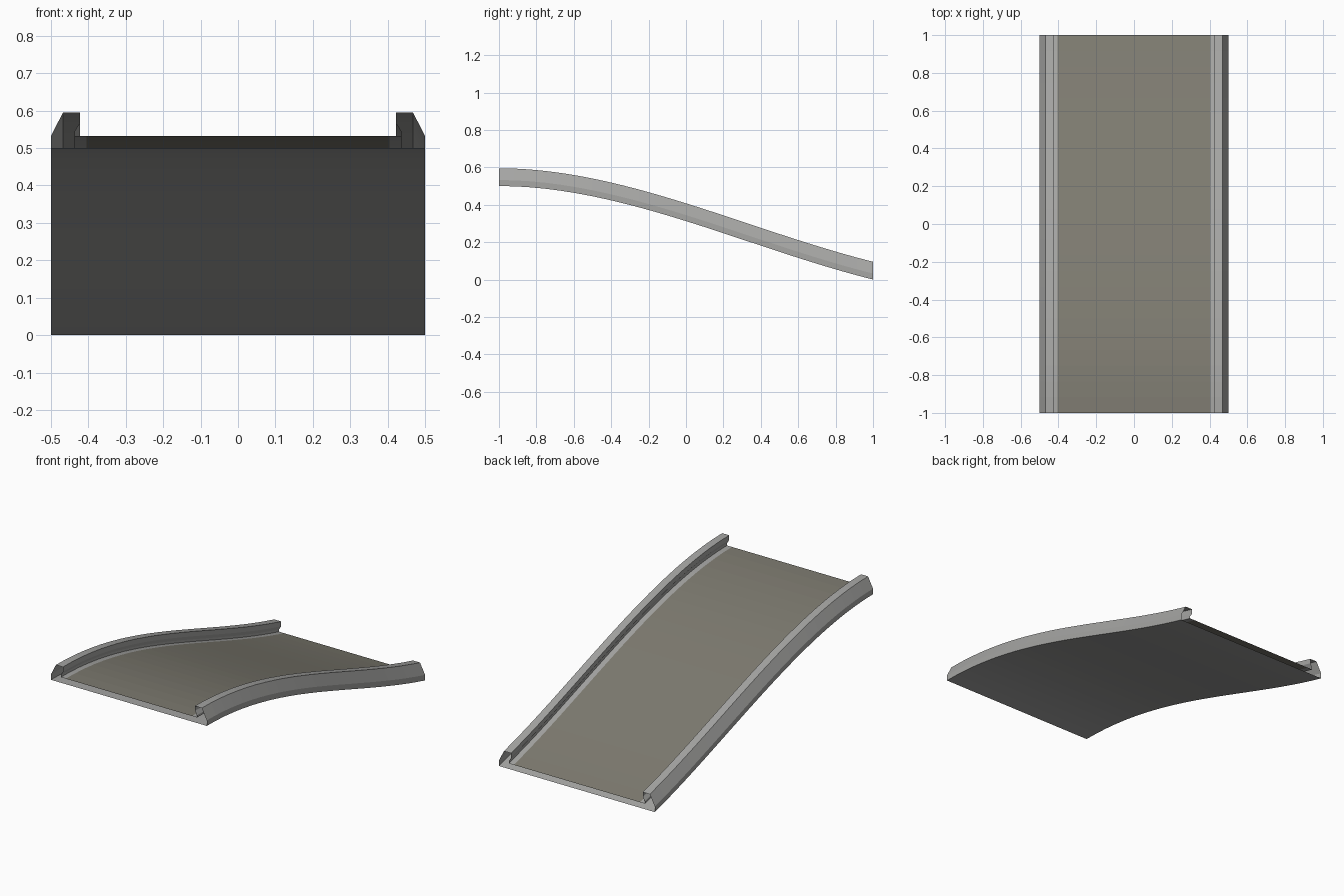
import bpy

if "Cube" in bpy.data.objects:
    bpy.data.objects.remove(bpy.data.objects["Cube"])

SEGMENTS = 24


def material(name, rgb):
    m = bpy.data.materials.new(name)
    m.diffuse_color = (*rgb, 1.0)
    m.use_nodes = True
    m.node_tree.nodes["Principled BSDF"].inputs["Base Color"].default_value = m.diffuse_color
    return m


grey = material("concrete grey", (0.38, 0.38, 0.37))
olive = material("road surface", (0.21, 0.20, 0.165))


def slope_height(y):
    # level at the front, easing down to the ground at the back
    t = y + 1.0
    return 0.5 - 0.25 * t ** 2 + 0.0625 * t ** 3


def sweep(name, profile, mat):
    # open-ended sheet following the slope
    verts, faces = [], []
    n = len(profile)
    for i in range(SEGMENTS + 1):
        y = -1.0 + 2.0 * i / SEGMENTS
        verts += [(x, y, slope_height(y) + z) for x, z in profile]
    for i in range(SEGMENTS):
        for j in range(n - 1):
            a = i * n + j
            faces.append((a, a + 1, a + n + 1, a + n))
    mesh = bpy.data.meshes.new(name)
    mesh.from_pydata(verts, [], faces)
    mesh.materials.append(mat)
    obj = bpy.data.objects.new(name, mesh)
    bpy.context.collection.objects.link(obj)
    return obj


# Left kerb, listed from the bottom outside over the top to the road edge
kerb = [(-0.5, 0.0), (-0.5, 0.032), (-0.468, 0.095), (-0.423, 0.095),
        (-0.423, 0.067), (-0.437, 0.045), (-0.437, 0.032), (-0.405, 0.032)]
mirrored = [(-x, z) for x, z in reversed(kerb)]

sweep("left_kerb", kerb, grey)
sweep("right_kerb", mirrored, grey)

# Road sheet between the kerbs
sweep("road_deck", [(-0.405, 0.032), (0.405, 0.032)], olive)

# Underside sheet, facing down
sweep("underside", [(0.5, 0.0), (-0.5, 0.0)], grey)
